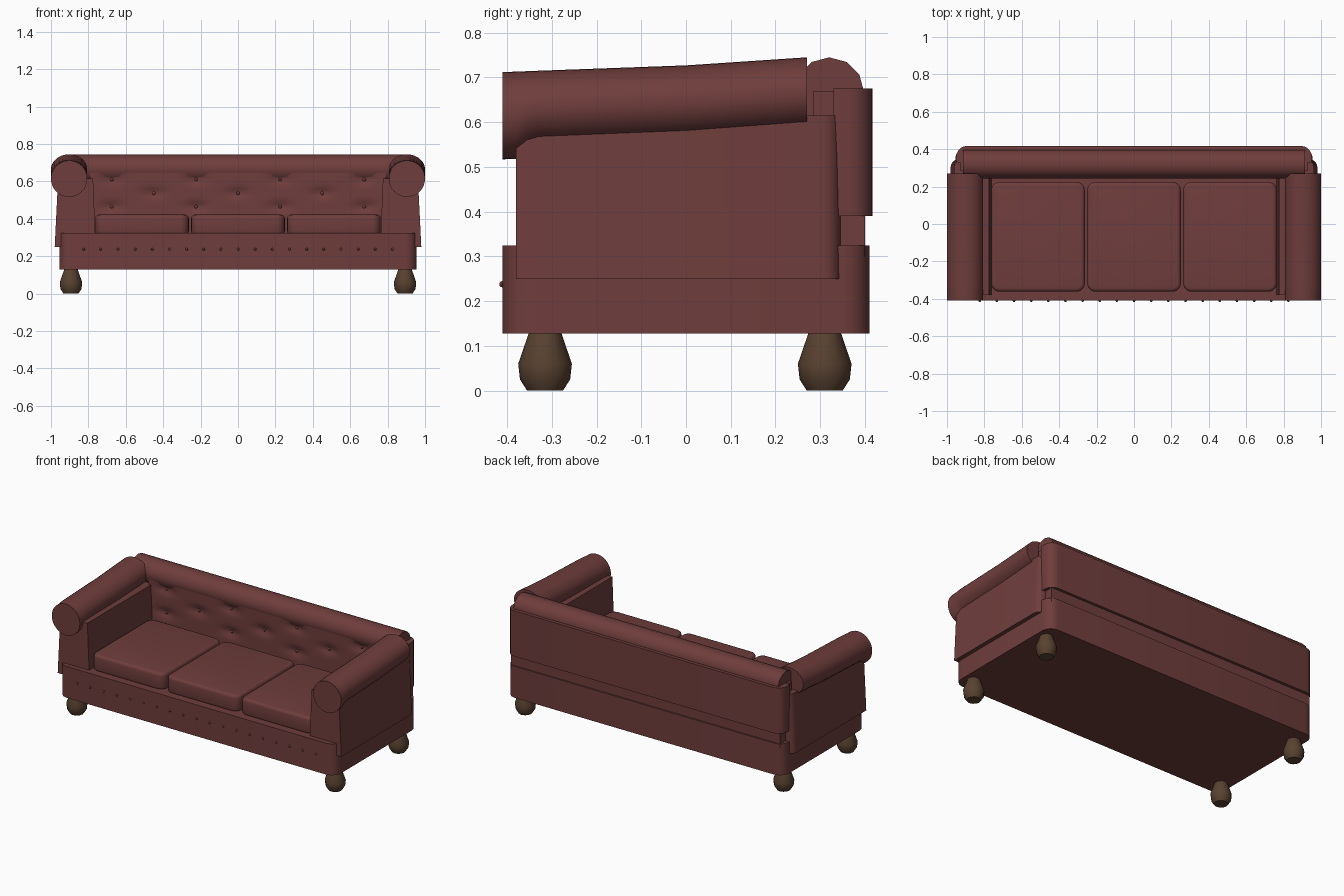
import bpy, bmesh, math
from mathutils import Vector, Matrix

if "Cube" in bpy.data.objects:
    bpy.data.objects.remove(bpy.data.objects["Cube"])


def material(name, rgb):
    m = bpy.data.materials.new(name)
    m.diffuse_color = (*rgb, 1)
    m.use_nodes = True
    m.node_tree.nodes["Principled BSDF"].inputs["Base Color"].default_value = m.diffuse_color
    return m


LEATHER = material("red_brown_leather", (0.157, 0.047, 0.045))
WOOD = material("dark_wood", (0.098, 0.054, 0.03))


def finish(bm, name, mat=LEATHER, angle=40):
    bmesh.ops.recalc_face_normals(bm, faces=bm.faces)
    me = bpy.data.meshes.new(name)
    bm.to_mesh(me)
    bm.free()
    ob = bpy.data.objects.new(name, me)
    bpy.context.collection.objects.link(ob)
    me.materials.append(mat)
    bpy.ops.object.select_all(action='DESELECT')
    ob.select_set(True)
    bpy.context.view_layer.objects.active = ob
    bpy.ops.object.shade_smooth_by_angle(angle=math.radians(angle))
    return ob


def box(name, lo, hi, radius=0.0, pick=None, segments=5, edge=0.0):
    """Box between two corners; picked edges are rounded, then all edges softened."""
    bm = bmesh.new()
    bmesh.ops.create_cube(bm, size=1)
    for v in bm.verts:
        v.co = Vector([(a + b) / 2 + c * (b - a) for a, b, c in zip(lo, hi, v.co)])
    if radius:
        es = [e for e in bm.edges if pick(e)]
        bmesh.ops.bevel(bm, geom=es, offset=radius, segments=segments, profile=0.5, affect='EDGES')
    if edge:
        es = [e for e in bm.edges if e.calc_face_angle(0) > 1]
        bmesh.ops.bevel(bm, geom=es, offset=edge, segments=3, profile=0.5, affect='EDGES')
    return finish(bm, name)


def loft(name, rings, mat=LEATHER, angle=40):
    """Skin closed rings of points and cap both ends."""
    bm = bmesh.new()
    loops = [[bm.verts.new(p) for p in r] for r in rings]
    for a, b in zip(loops, loops[1:]):
        for i in range(len(a)):
            j = (i + 1) % len(a)
            bm.faces.new((a[i], a[j], b[j], b[i]))
    bm.faces.new(loops[0])
    bm.faces.new(loops[-1])
    return finish(bm, name, mat, angle)


def studs(name, points, r, flat=0.6):
    """Small flattened domes facing the front."""
    bm = bmesh.new()
    for p in points:
        bmesh.ops.create_uvsphere(bm, u_segments=8, v_segments=6, radius=r,
                                  matrix=Matrix.Translation(p) @ Matrix.Diagonal((1, flat, 1, 1)))
    return finish(bm, name)


def upright(e):
    d = e.verts[0].co - e.verts[1].co
    return abs(d.x) + abs(d.y) < 1e-5


def rear_upright(e):
    return upright(e) and e.verts[0].co.y > 0.36


# Base plinth with rounded corners and a row of nail heads
box("base", (-0.955, -0.41, 0.128), (0.955, 0.41, 0.324), 0.06, upright)
studs("base_nails", [(-0.825 + i * 0.0917, -0.411, 0.238) for i in range(19)], 0.007, 0.9)

# Turned feet
FOOT = [(0, 0.04), (0.025, 0.056), (0.06, 0.06), (0.13, 0.036)]
for sx in (-1, 1):
    for y in (-0.315, 0.31):
        loft("foot", [[(sx * 0.893 + r * math.cos(t * math.tau / 12),
                        y + r * math.sin(t * math.tau / 12), z) for t in range(12)]
                      for z, r in FOOT], WOOD)

# Arms: tapered side panel with a rounded rear corner, topped by a scroll roll
ROLL = [(-0.41, 0.712, 0.517), (-0.38, 0.713, 0.518), (-0.355, 0.714, 0.54),
        (-0.33, 0.715, 0.549), (0, 0.727, 0.563), (0.27, 0.745, 0.584)]
for sx in (-1, 1):
    rings = []
    for z, inner, outer in ((0.25, 0.76, 0.98), (0.615, 0.775, 0.962)):
        corner = [(outer - 0.04 + 0.04 * math.cos(a), 0.305 + 0.04 * math.sin(a))
                  for a in (i * math.pi / 10 for i in range(6))]
        outline = [(inner, -0.38), (outer, -0.38)] + corner + [(inner, 0.345)]
        rings.append([(sx * x, y, z) for x, y in outline])
    loft("arm_panel", rings)
    loft("arm_roll", [[(sx * 0.903 + 0.097 * math.cos(i * math.tau / 32), y,
                        (top + low) / 2 + (top - low) / 2 * math.sin(i * math.tau / 32))
                       for i in range(32)] for y, top, low in ROLL])

# Backrest: core, rounded outer panel and top roll
box("back_core", (-0.93, 0.285, 0.3), (0.93, 0.4, 0.67))
box("back_outer_panel", (-0.95, 0.33, 0.39), (0.95, 0.417, 0.675), 0.055, rear_upright)
loft("back_roll", [[(x, 0.32 + 0.078 * math.sin(i * math.tau / 12),
                     0.667 + 0.078 * math.cos(i * math.tau / 12)) for i in range(12)]
                   for x in (-0.915, 0.915)])

# Tufted front of the backrest, dimpled around each button
BUTTONS = [(x, z) for z in (0.61, 0.465) for x in (-0.675, -0.225, 0.225, 0.675)]
BUTTONS += [(x, 0.537) for x in (-0.45, 0, 0.45)]


def tuft_y(x, z):
    dip = sum(math.exp(-((x - bx) / 0.06) ** 2 - ((z - bz) / 0.028) ** 2) for bx, bz in BUTTONS)
    return 0.247 + 0.014 * dip


bm = bmesh.new()
bmesh.ops.create_grid(bm, x_segments=100, y_segments=32, size=1)
for v in bm.verts:
    x, z = v.co.x * 0.79, 0.495 + v.co.y * 0.185
    v.co = (x, tuft_y(x, z), z)
rim = [e for e in bm.edges if e.is_boundary]
new = bmesh.ops.extrude_edge_only(bm, edges=rim)["geom"]
for v in new:
    if isinstance(v, bmesh.types.BMVert):
        v.co.y = 0.3
finish(bm, "tufted_back")
studs("back_buttons", [(x, tuft_y(x, z) - 0.002, z) for x, z in BUTTONS], 0.009)

# Three seat cushions with rounded corners and softened edges
for cx in (-0.513, 0, 0.513):
    box("seat_cushion", (cx - 0.25, -0.362, 0.315), (cx + 0.25, 0.225, 0.422),
        0.045, upright, 5, 0.018)
